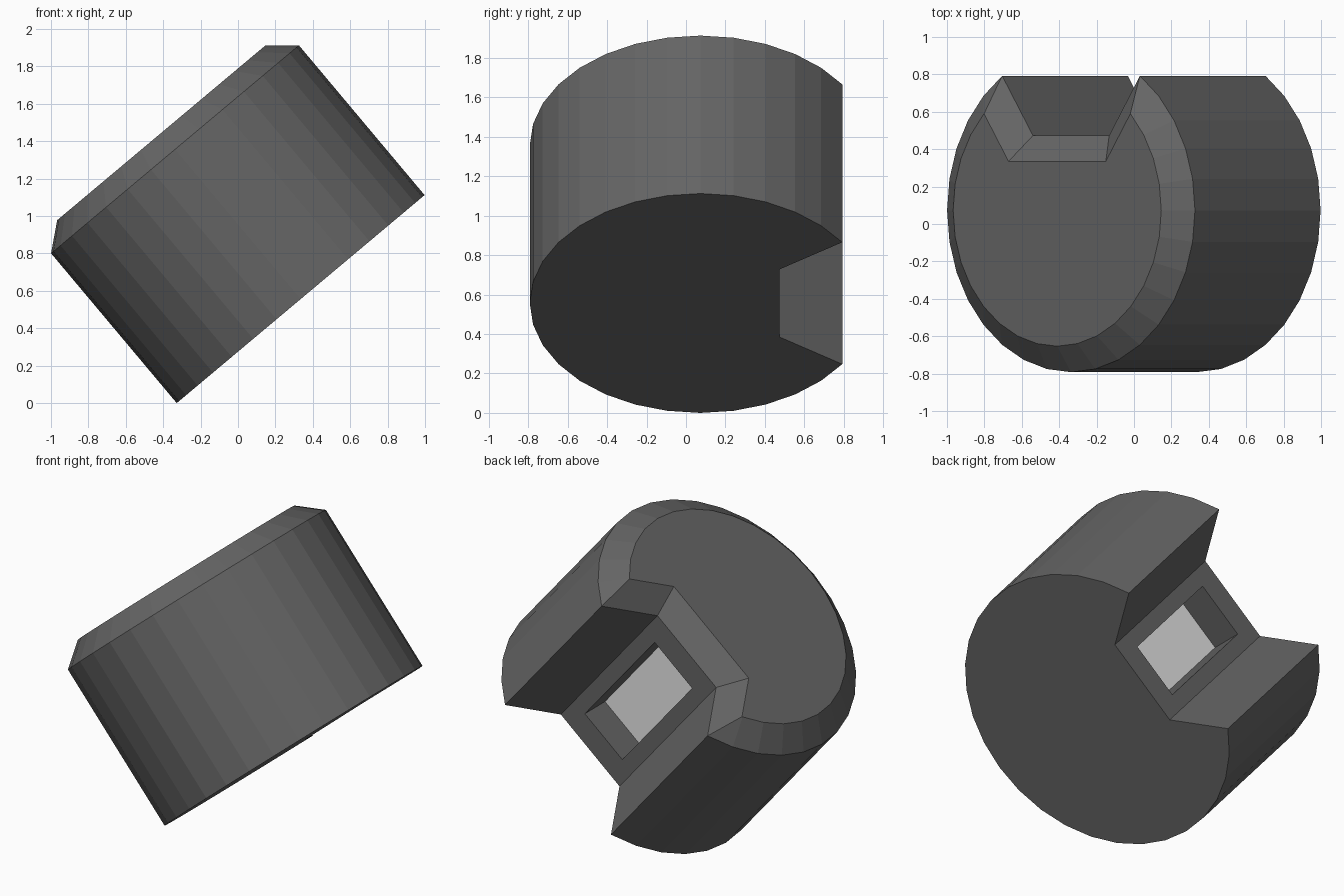
import bpy
import bmesh
from math import sin, cos, radians, tau
from mathutils import Vector

default = bpy.data.objects.get("Cube")
if default:
    bpy.data.objects.remove(default, do_unlink=True)


def make_material(name, value):
    mat = bpy.data.materials.new(name)
    mat.use_nodes = True
    colour = (value, value, value, 1)
    mat.diffuse_color = colour
    mat.node_tree.nodes["Principled BSDF"].inputs["Base Color"].default_value = colour
    return mat


RADIUS, SIDES = 0.865, 32
HEIGHT, CHAMFER_IN, CHAMFER_UP = 1.045, 0.138, 0.115
NOTCH_HALF, NOTCH_Y = 0.266, 0.4
POCKET_MARGIN, POCKET_STRETCH, POCKET_DEPTH = 0.096, 0.885, 0.2

bm = bmesh.new()

# Drum outline: an arc that stops at the back, closed by a tapering notch
step = tau / SIDES
outline = [(RADIUS * cos(k * step), RADIUS * sin(k * step)) for k in range(11, 38)]
outline += [(NOTCH_HALF, NOTCH_Y), (-NOTCH_HALF, NOTCH_Y)]
base = bm.faces.new([bm.verts.new((x, y, 0)) for x, y in outline])

# Raise the outline into a solid
raised = bmesh.ops.extrude_face_region(bm, geom=[base], use_keep_orig=True)["geom"]
bmesh.ops.translate(bm, vec=(0, 0, HEIGHT),
                    verts=[g for g in raised if isinstance(g, bmesh.types.BMVert)])
bmesh.ops.recalc_face_normals(bm, faces=bm.faces)
bm.normal_update()

# Chamfer all round the top, notch included
top = next(f for f in bm.faces if f.normal.z > 0.9)
bmesh.ops.inset_individual(bm, faces=[top], thickness=CHAMFER_IN, use_even_offset=True)
bmesh.ops.translate(bm, vec=(0, 0, CHAMFER_UP), verts=top.verts)
bm.normal_update()

# Rectangular pocket sunk into the notch floor, with a pale bottom
floor = next(f for f in bm.faces if f.normal.y > 0.99
             and abs(f.calc_center_median().y - NOTCH_Y) < 0.01)
bmesh.ops.inset_individual(bm, faces=[floor], thickness=POCKET_MARGIN, use_even_offset=True)
for v in floor.verts:
    v.co.z = HEIGHT / 2 + (v.co.z - HEIGHT / 2) * POCKET_STRETCH
sunk = bmesh.ops.extrude_face_region(bm, geom=[floor])["geom"]
bmesh.ops.translate(bm, vec=Vector((0, -POCKET_DEPTH, 0)),
                    verts=[g for g in sunk if isinstance(g, bmesh.types.BMVert)])
if floor.is_valid:
    bm.faces.remove(floor)
for f in sunk:
    if isinstance(f, bmesh.types.BMFace):
        f.material_index = 1
bmesh.ops.recalc_face_normals(bm, faces=bm.faces)

mesh = bpy.data.meshes.new("notched_drum")
bm.to_mesh(mesh)
bm.free()
mesh.materials.append(make_material("dark grey", 0.13))
mesh.materials.append(make_material("pale grey", 0.8))

# Lean the whole drum over sideways
drum = bpy.data.objects.new("notched_drum", mesh)
drum.rotation_euler = (0, radians(-40), 0)
drum.location = (0.335, 0.073, 0.556)
bpy.context.collection.objects.link(drum)
